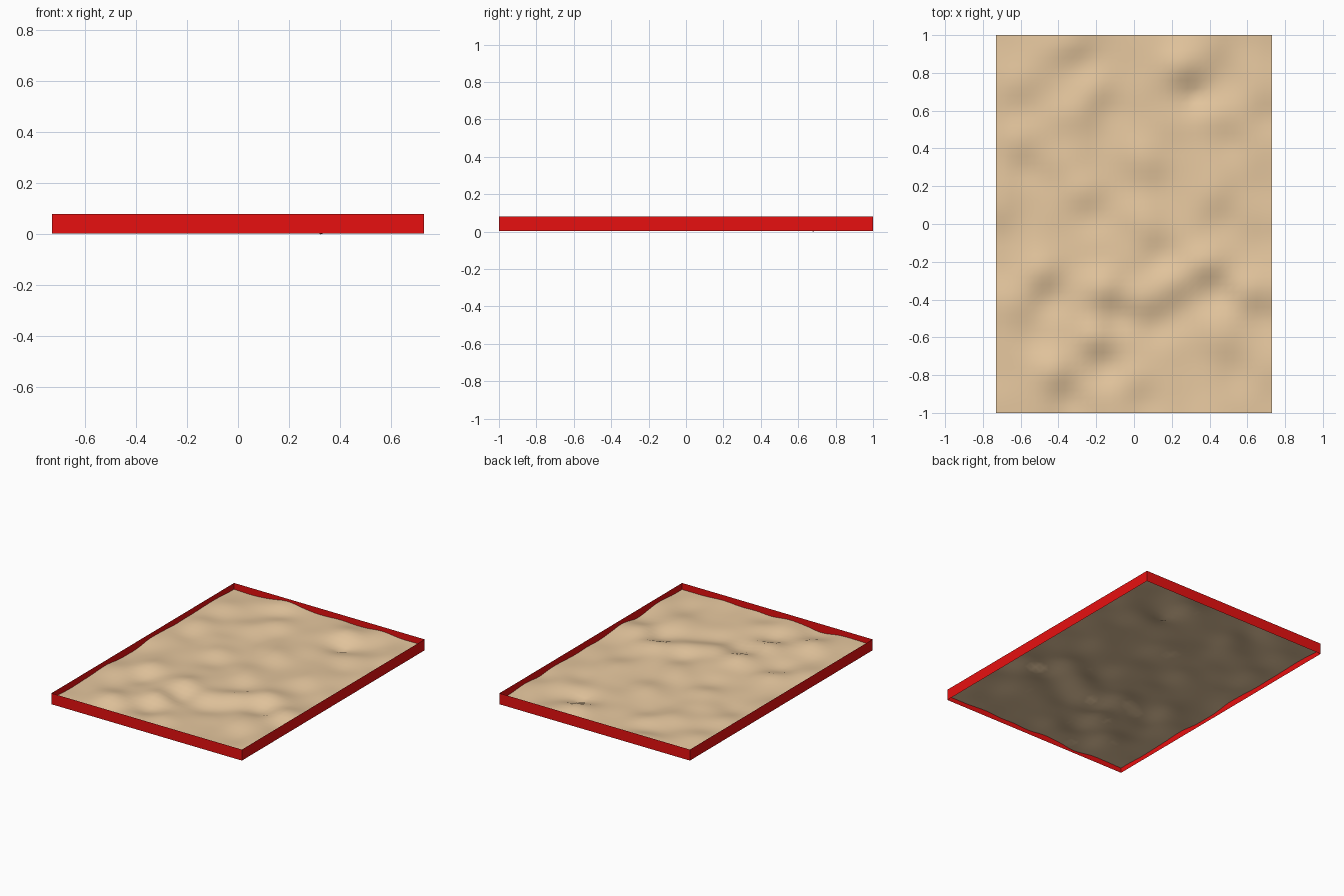
import bpy, math
from mathutils import noise, Vector

if "Cube" in bpy.data.objects:
    bpy.data.objects.remove(bpy.data.objects["Cube"])

W, D = 0.73, 1.0          # half width, half depth
NX, NY = 36, 50           # sand grid


def make_object(name, verts, faces, color):
    mesh = bpy.data.meshes.new(name)
    mesh.from_pydata(verts, [], faces)
    mesh.update()
    obj = bpy.data.objects.new(name, mesh)
    bpy.context.collection.objects.link(obj)
    mat = bpy.data.materials.new(name + "_material")
    mat.diffuse_color = color
    mat.use_nodes = True
    mat.node_tree.nodes["Principled BSDF"].inputs["Base Color"].default_value = mat.diffuse_color
    mesh.materials.append(mat)
    return obj


# Steep slopes in the sand: x, y, strength (a hump behind, a hollow in front)
SLOPES = [
    (-0.28, 0.90, 0.017), (0.28, 0.76, 0.026), (0.45, 0.88, 0.010),
    (-0.18, 0.68, 0.012), (-0.60, 0.65, 0.010), (0.70, 0.63, 0.012),
    (-0.22, 0.52, 0.010), (-0.60, 0.34, 0.013), (0.10, 0.27, 0.016),
    (0.45, 0.50, 0.009), (-0.25, 0.10, 0.014), (0.12, -0.10, 0.013),
    (-0.68, -0.02, 0.010), (-0.47, -0.34, 0.018), (-0.12, -0.43, 0.026),
    (0.08, -0.47, 0.018), (0.24, -0.37, 0.014), (0.40, -0.29, 0.022),
    (0.63, -0.42, 0.020), (-0.19, -0.68, 0.022), (-0.38, -0.87, 0.022),
    (-0.58, -0.53, 0.010), (0.50, -0.70, 0.010), (0.02, -0.88, 0.009),
    (0.45, 0.10, 0.008),
]


def bump(x, y, cx, cy, s):
    return math.exp(-((x - cx) ** 2 + (y - cy) ** 2) / (2 * s * s))


def height(x, y):
    z = 0.037 + 0.010 * noise.noise(Vector((x * 5, y * 5, 3.7)))
    for cx, cy, a in SLOPES:
        z += a * bump(x, y, cx - 0.04, cy + 0.085, 0.075)
        z -= 0.75 * a * bump(x, y, cx + 0.04, cy - 0.075, 0.07)
    return z


# Rippled sand surface
pts = [(-W + 2 * W * i / NX, -D + 2 * D * j / NY)
       for j in range(NY + 1) for i in range(NX + 1)]
hs = [height(x, y) for x, y in pts]
base = 0.037
up, down = 0.045 / (max(hs) - base), 0.037 / (base - min(hs))
verts = [(x, y, base + (h - base) * min(1.3, up if h > base else down))
         for (x, y), h in zip(pts, hs)]
low = min(v[2] for v in verts)
verts = [(x, y, z if z > low else 0.0) for x, y, z in verts]
faces = [(k, k + 1, k + NX + 2, k + NX + 1)
         for j in range(NY) for k in range(j * (NX + 1), j * (NX + 1) + NX)]
sand = make_object("sand", verts, faces, (0.80, 0.58, 0.35, 1))
sand.data.shade_smooth()

# Thin red border boards
corners = [(-W, -D), (W, -D), (W, D), (-W, D)]
rim = [(x, y, z) for z in (0.004, 0.08) for x, y in corners]
make_object("border", rim,
            [(i, (i + 1) % 4, (i + 1) % 4 + 4, i + 4) for i in range(4)],
            (0.80, 0.005, 0.005, 1))
